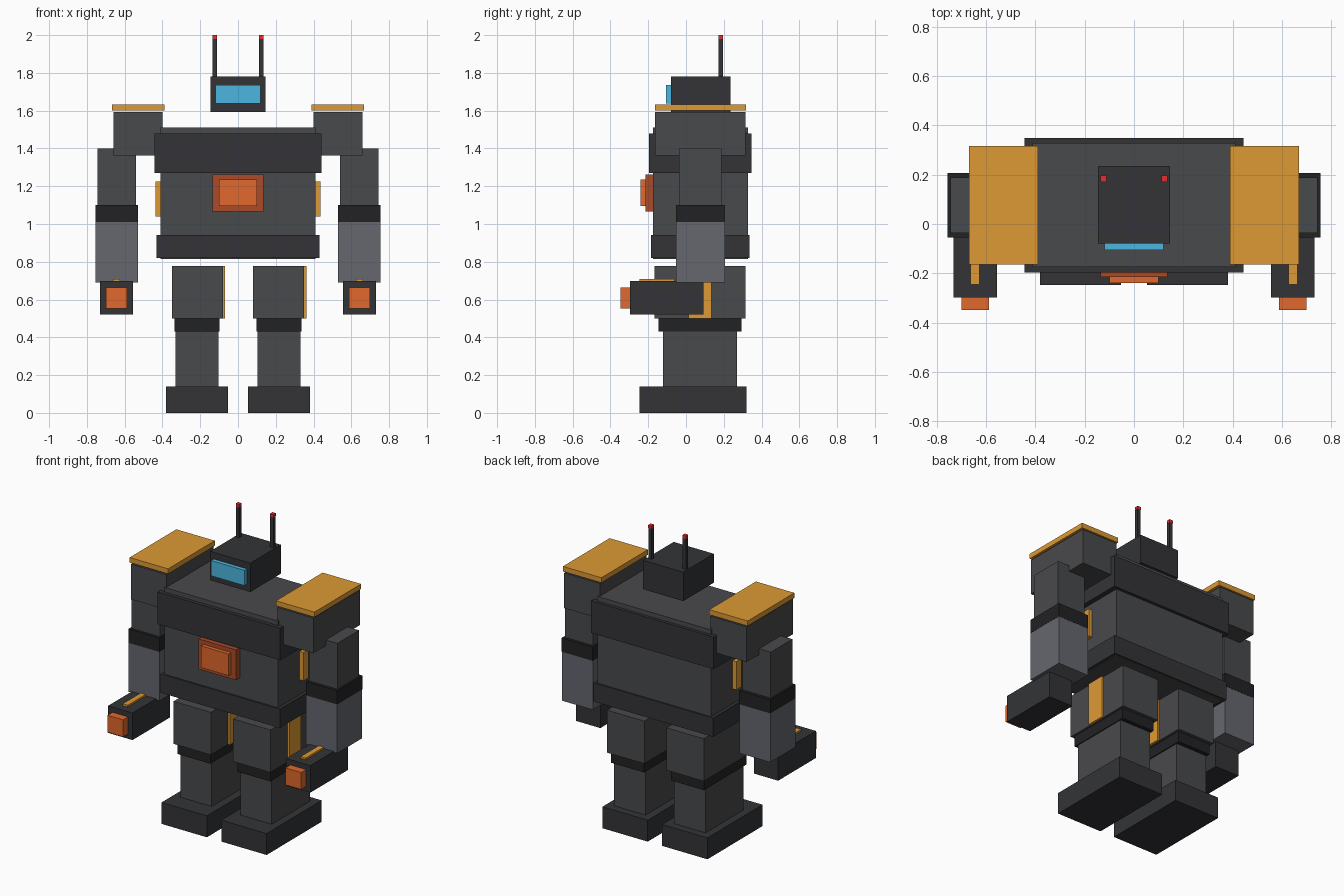
import bpy, bmesh
from mathutils import Vector

if "Cube" in bpy.data.objects:
    bpy.data.objects.remove(bpy.data.objects["Cube"])


def material(name, r, g, b):
    m = bpy.data.materials.new(name)
    m.diffuse_color = (r, g, b, 1)
    m.use_nodes = True
    m.node_tree.nodes["Principled BSDF"].inputs["Base Color"].default_value = m.diffuse_color
    return m


BLACK = material("black", 0.016, 0.016, 0.018)
DARK = material("dark", 0.033, 0.034, 0.038)
GREY = material("grey", 0.066, 0.067, 0.072)
STEEL = material("steel", 0.13, 0.135, 0.155)
AMBER = material("amber", 0.72, 0.32, 0.035)
ORANGE = material("orange", 0.75, 0.14, 0.025)
RUST = material("rust", 0.40, 0.07, 0.02)
BLUE = material("blue", 0.07, 0.47, 0.75)
RED = material("red", 0.75, 0.03, 0.03)


def box(name, mat, x, y, z):
    """Box spanning the given (min, max) ranges."""
    lo, hi = (Vector(c) for c in zip(x, y, z))
    bm = bmesh.new()
    bmesh.ops.create_cube(bm, size=1)
    bmesh.ops.scale(bm, vec=hi - lo, verts=bm.verts)
    mesh = bpy.data.meshes.new(name)
    bm.to_mesh(mesh)
    bm.free()
    mesh.materials.append(mat)
    ob = bpy.data.objects.new(name, mesh)
    ob.location = (lo + hi) / 2
    bpy.context.collection.objects.link(ob)
    return ob


def centred(name, mat, half, y, z):
    box(name, mat, (-half, half), y, z)


def pair(name, mat, x, y, z):
    """Left and right copies mirrored across x = 0."""
    box("right_" + name, mat, x, y, z)
    box("left_" + name, mat, (-x[1], -x[0]), y, z)


# Torso with chest and waist bands
centred("torso", GREY, 0.411, (-0.174, 0.328), (0.815, 1.51))
centred("chest_band", DARK, 0.443, (-0.197, 0.348), (1.27, 1.48))
centred("waist_band", DARK, 0.432, (-0.185, 0.337), (0.82, 0.943))
pair("torso_side_strip", AMBER, (0.411, 0.438), (0.05, 0.105), (1.04, 1.225))

# Chest reactor panel
centred("chest_panel", RUST, 0.135, (-0.215, -0.174), (1.065, 1.263))
centred("chest_light", ORANGE, 0.10, (-0.24, -0.215), (1.094, 1.236))

# Head, visor and antennas
centred("head", DARK, 0.145, (-0.08, 0.235), (1.592, 1.781))
centred("visor", BLUE, 0.12, (-0.106, -0.08), (1.637, 1.737))
pair("antenna", DARK, (0.112, 0.135), (0.172, 0.195), (1.781, 1.98))
pair("antenna_tip", RED, (0.111, 0.136), (0.171, 0.196), (1.98, 2.0))

# Shoulders
pair("shoulder", GREY, (0.40, 0.66), (-0.165, 0.316), (1.362, 1.592))
pair("shoulder_plate", AMBER, (0.39, 0.668), (-0.165, 0.317), (1.60, 1.633))

# Arms
pair("upper_arm", GREY, (0.54, 0.744), (-0.036, 0.188), (1.10, 1.40))
pair("elbow", BLACK, (0.53, 0.755), (-0.054, 0.207), (1.01, 1.10))
pair("forearm", STEEL, (0.53, 0.754), (-0.054, 0.206), (0.69, 1.01))

# Arm cannons
pair("cannon", DARK, (0.555, 0.731), (-0.297, 0.092), (0.52, 0.697))
pair("muzzle", ORANGE, (0.587, 0.70), (-0.348, -0.297), (0.552, 0.663))
pair("cannon_strip", AMBER, (0.626, 0.662), (-0.246, -0.06), (0.697, 0.709))

# Legs
pair("thigh", GREY, (0.08, 0.35), (-0.166, 0.316), (0.50, 0.778))
pair("knee", BLACK, (0.097, 0.336), (-0.146, 0.295), (0.43, 0.50))
pair("shin", GREY, (0.104, 0.33), (-0.123, 0.27), (0.14, 0.43))
pair("foot", DARK, (0.052, 0.38), (-0.247, 0.321), (0.0, 0.14))

# Thigh strips sit on the same side of both legs
for side, x in (("right", 0.35), ("left", -0.08)):
    box(side + "_thigh_strip", AMBER, (x, x + 0.012), (0.013, 0.136), (0.50, 0.778))
